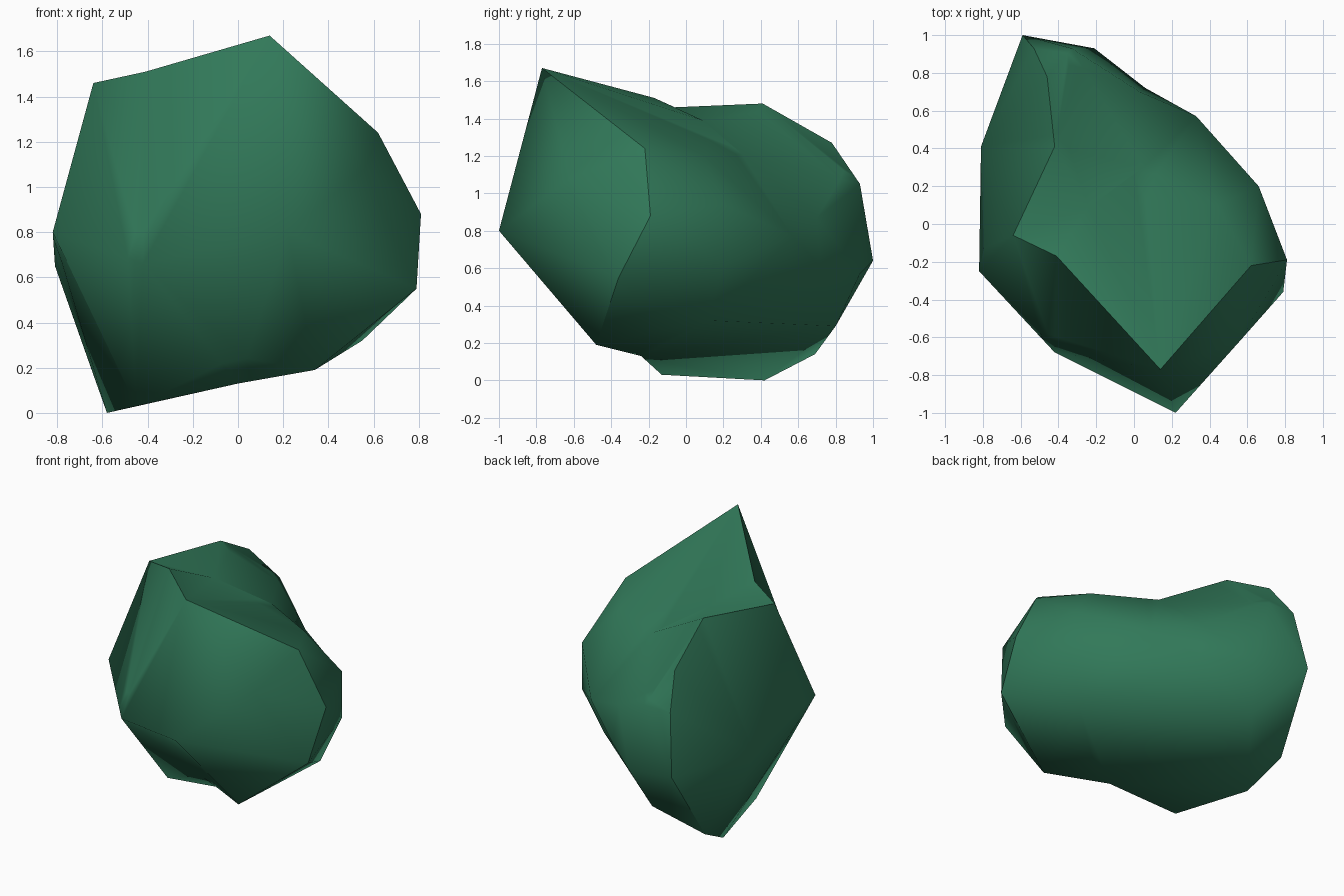
import bpy
import bmesh
from mathutils import Vector

old = bpy.data.objects.get("Cube")
if old:
    bpy.data.objects.remove(old, do_unlink=True)

CENTRE = Vector((0, 0, 0.75))
STEPS = 6

# Corners of the boulder, each with a letter
corners = {
    # front facet
    "A": (-.64, -.06, 1.46), "B": (-.41, -.17, 1.51), "C": (.14, -.77, 1.67),
    "D": (.62, -.22, 1.24), "E": (.81, -.19, .88), "F": (.79, -.36, .55),
    "H": (.34, -.48, .19), "I": (0, -.24, .13), "J": (-.45, -.13, .03),
    "L": (-.82, -.25, .8), "N": (-.42, -.68, .66), "P": (.22, -1, .8),
    "e": (.56, -.62, 1.08),
    # side facet
    "K": (-.58, .42, 0), "M": (-.81, .41, .65), "Q": (-.42, .41, 1.48),
    "R": (-.46, .78, 1.27), "S": (-.53, .93, 1.05), "T": (-.59, 1, .64),
    "V": (-.63, .69, .14),
    # rounded back and saddle
    "U": (-.33, .93, 1.05), "W": (.03, .7, .87), "O": (.33, .57, .77),
    "Y": (-.3, .8, .29), "Z": (-.24, .09, 1.39), "X": (.05, .3, 1.21),
    "G": (.44, .1, 1.2), "a": (.66, .2, .94), "b": (.66, .2, .62),
    "c": (.55, .12, .32), "d": (-.21, .93, .57), "f": (.06, .72, .6),
}

# Lines that run over the surface between corners
sharp_ridges = ["ABCDEFH", "AQRSTV"]
soft_ridges = ["HIJKV", "JLAN", "CPH", "CNP", "LNJ", "BN", "PIN", "PF", "CeP",
               "DeE", "Fe", "LMKL", "TMV", "AM", "QMR", "MS", "RUdYV", "SUT",
               "YTd", "UWd", "WOaE", "OGabF", "bE", "bcH", "FcI", "Ob", "YK",
               "dfO", "WfY", "cOXU", "fcYIK", "QZXW", "UQX", "AZB", "ZCX",
               "CGD", "Da", "GX"]

bm = bmesh.new()
place = {}


def add_point(position):
    """Add a vertex on a unit sphere and remember its true position."""
    vert = bm.verts.new((position - CENTRE).normalized())
    place[vert] = position
    return vert


hubs = {name: add_point(Vector(p)) for name, p in corners.items()}


def add_ridge(path):
    """Place points along a path of corners and return the vertex pairs."""
    pairs = []
    for first, last in zip(path, path[1:]):
        start, end = place[hubs[first]], place[hubs[last]]
        inner = [add_point(start.lerp(end, i / STEPS)) for i in range(1, STEPS)]
        line = [hubs[first], *inner, hubs[last]]
        pairs += zip(line, line[1:])
    return pairs


creases = [pair for path in sharp_ridges for pair in add_ridge(path)]
for path in soft_ridges:
    add_ridge(path)

# Skin the sphere, then move each vertex out to the rock surface
bmesh.ops.convex_hull(bm, input=list(bm.verts), use_existing_faces=False)
for vert, position in place.items():
    vert.co = position
bmesh.ops.recalc_face_normals(bm, faces=list(bm.faces))

for face in bm.faces:
    face.smooth = True
for pair in creases:
    edge = bm.edges.get(pair)
    if edge:
        edge.smooth = False

# Merge the flat pieces back into large facets
bmesh.ops.dissolve_limit(bm, angle_limit=.005, verts=list(bm.verts),
                         edges=list(bm.edges), delimit={'SHARP'})

mesh = bpy.data.meshes.new("boulder")
bm.to_mesh(mesh)
bm.free()
boulder = bpy.data.objects.new("boulder", mesh)
bpy.context.collection.objects.link(boulder)

# Green stone colour
green = bpy.data.materials.new("deep green stone")
green.use_nodes = True
colour = (.031, .19, .1, 1)
green.diffuse_color = colour
green.node_tree.nodes["Principled BSDF"].inputs["Base Color"].default_value = colour
mesh.materials.append(green)
